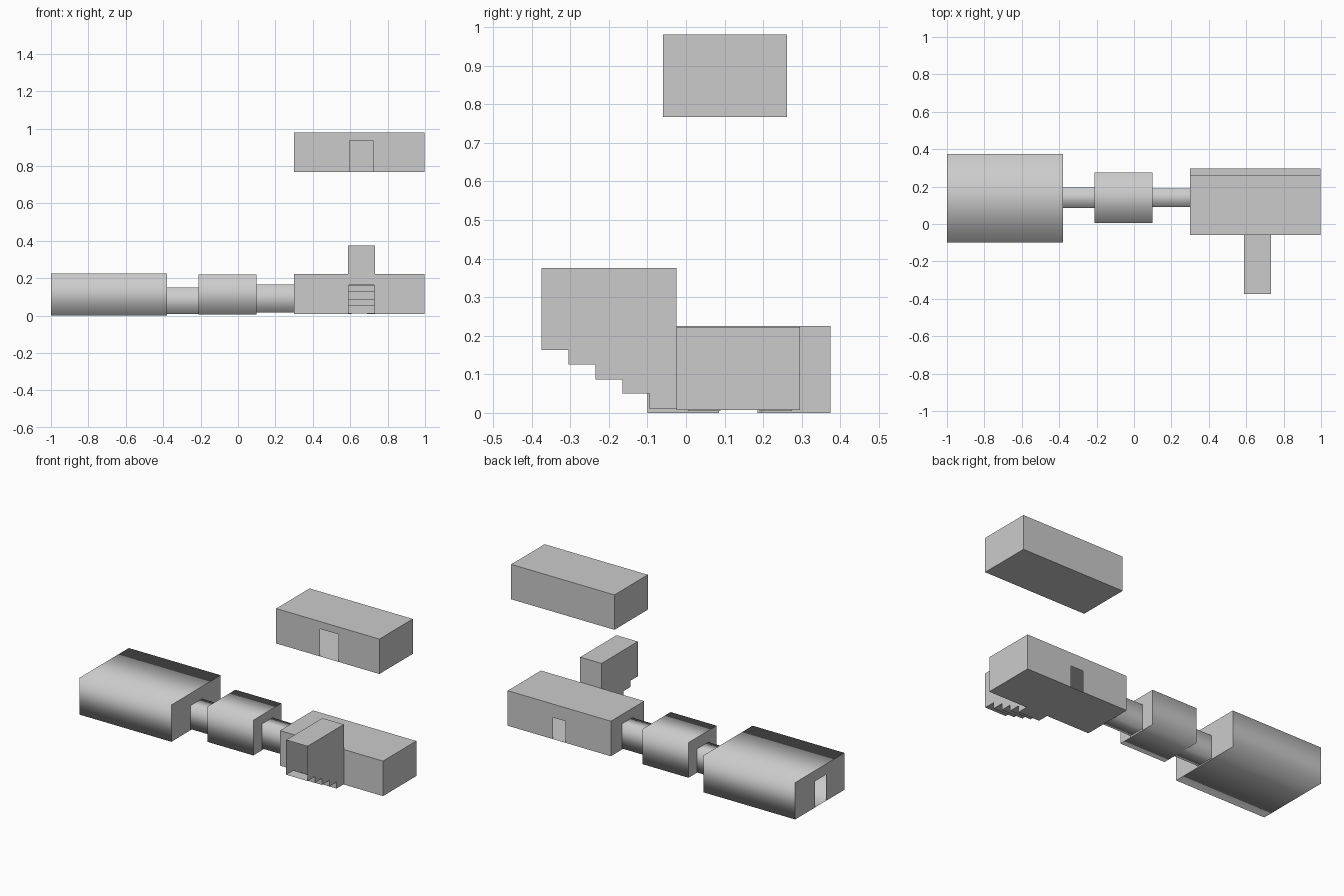
import bpy, bmesh

if "Cube" in bpy.data.objects:
    bpy.data.objects.remove(bpy.data.objects["Cube"])


def finish(name, bm):
    mesh = bpy.data.meshes.new(name)
    bm.to_mesh(mesh)
    bm.free()
    ob = bpy.data.objects.new(name, mesh)
    bpy.context.collection.objects.link(ob)
    return ob


def face(bm, pts):
    return bm.faces.new([bm.verts.new(p) for p in pts])


def wall(bm, place, a0, a1, z0, z1, door=None, flip=False):
    """Upright wall, optionally notched by a doorway (a0, a1, top) on the floor."""
    pts = [(a0, z0)]
    if door:
        d0, d1, top = door
        pts += [(d0, z0), (d0, top), (d1, top), (d1, z0)]
    pts += [(a1, z0), (a1, z1), (a0, z1)]
    if flip:
        pts.reverse()
    face(bm, [place(a, z) for a, z in pts])


def smooth_tube(bm, x, y, z):
    """Four long sides sharing vertices, shaded smooth, with open ends."""
    loop = [(y[0], z[0]), (y[1], z[0]), (y[1], z[1]), (y[0], z[1])]
    ends = [[bm.verts.new((px, *p)) for p in loop] for px in x]
    for i in range(4):
        j = (i + 1) % 4
        f = bm.faces.new((ends[0][i], ends[0][j], ends[1][j], ends[1][i]))
        f.normal_update()
        out = f.calc_center_median()
        out.y -= sum(y) / 2
        out.z -= sum(z) / 2
        out.x = 0
        if f.normal.dot(out) < 0:
            f.normal_flip()
        f.smooth = True


def room(name, x, y, z, left=None, right=None, front=None, back=None, smooth=False):
    bm = bmesh.new()
    wall(bm, lambda a, h: (x[0], a, h), *y, *z, left, True)
    wall(bm, lambda a, h: (x[1], a, h), *y, *z, right)
    if smooth:
        smooth_tube(bm, x, y, z)
    else:
        wall(bm, lambda a, h: (a, y[0], h), *x, *z, front)
        wall(bm, lambda a, h: (a, y[1], h), *x, *z, back, True)
        ring = [(x[0], y[0]), (x[1], y[0]), (x[1], y[1]), (x[0], y[1])]
        face(bm, [(*p, z[1]) for p in ring])
        face(bm, [(*p, z[0]) for p in reversed(ring)])
    return finish(name, bm)


def corridor(name, x, y, z):
    bm = bmesh.new()
    smooth_tube(bm, x, y, z)
    return finish(name, bm)


# Large, middle and end rooms in a row, plus the detached upper room
door_a = (0.085, 0.195, 0.15)
door_b = (0.09, 0.19, 0.165)
room("large_room", (-1, -0.38), (-0.10, 0.375), (0, 0.225),
     left=(0.08, 0.185, 0.16), right=door_a, smooth=True)
room("middle_room", (-0.21, 0.10), (0.005, 0.275), (0.005, 0.22),
     left=door_a, right=door_b, smooth=True)
room("end_room", (0.30, 0.997), (-0.025, 0.296), (0.008, 0.222),
     left=door_b, front=(0.595, 0.725, 0.165), back=(0.607, 0.69, 0.14))
room("upper_room", (0.30, 0.997), (-0.06, 0.262), (0.767, 0.98),
     front=(0.595, 0.722, 0.935))

# Open passages between rooms
corridor("long_corridor", (0.10, 0.30), (0.09, 0.19), (0.015, 0.165))
corridor("short_corridor", (-0.38, -0.21), (0.085, 0.195), (0.007, 0.15))

# Stair passage rising away from the end room
bm = bmesh.new()
x0, x1 = 0.588, 0.732
y_end, top = -0.375, 0.375
levels = [0.163, 0.125, 0.086, 0.05, 0.01]
profile = []
for i, h in enumerate(levels):
    profile += [(y_end + 0.07 * i, h), (y_end + 0.07 * (i + 1), h)]
# treads and risers
for (ya, za), (yb, zb) in zip(profile, profile[1:]):
    face(bm, [(x0, ya, za), (x0, yb, zb), (x1, yb, zb), (x1, ya, za)])
# side walls
outline = profile + [(-0.025, top), (y_end, top)]
face(bm, [(x1, *p) for p in outline])
face(bm, [(x0, *p) for p in reversed(outline)])
# ceiling and wall above the lower doorway
face(bm, [(x0, y_end, top), (x1, y_end, top), (x1, -0.025, top), (x0, -0.025, top)])
face(bm, [(x1, -0.025, 0.165), (x0, -0.025, 0.165), (x0, -0.025, top), (x1, -0.025, top)])
finish("stair_passage", bm)
